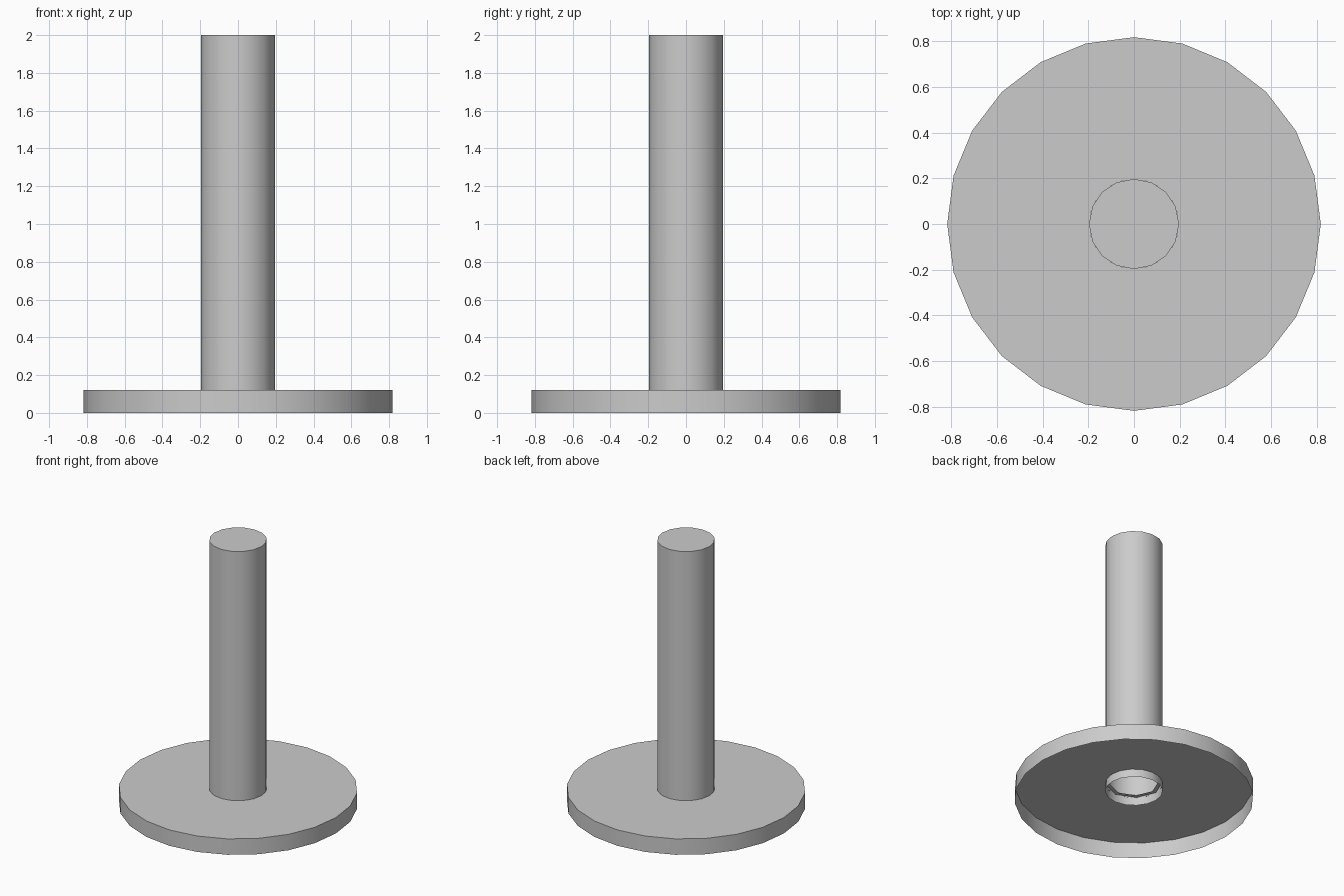
import bpy, bmesh, math

if "Cube" in bpy.data.objects:
    bpy.data.objects.remove(bpy.data.objects["Cube"])


def lathe(name, rings, sides):
    """Rings are (radius, z, sides); radius 0 makes a centre point."""
    bm = bmesh.new()
    prev = None
    for r, z in rings:
        if r == 0:
            cur = [bm.verts.new((0, 0, z))] * sides
        else:
            cur = [bm.verts.new((r * math.cos(2 * math.pi * i / sides),
                                 r * math.sin(2 * math.pi * i / sides), z))
                   for i in range(sides)]
        if prev:
            for i in range(sides):
                j = (i + 1) % sides
                quad = [prev[i], prev[j], cur[j], cur[i]]
                bm.faces.new(list(dict.fromkeys(quad)))
        prev = cur
    me = bpy.data.meshes.new(name)
    bm.to_mesh(me)
    bm.free()
    ob = bpy.data.objects.new(name, me)
    bpy.context.collection.objects.link(ob)
    bpy.ops.object.select_all(action='DESELECT')
    bpy.context.view_layer.objects.active = ob
    ob.select_set(True)
    bpy.ops.object.shade_smooth_by_angle(angle=math.radians(35))
    return ob


# Hollow-bottomed base: outer rim and top plate
lathe("base_rim_and_plate", [(0.817, 0), (0.817, 0.12), (0.195, 0.12)], 24)

# Narrow octagonal-holed lip of the plate inside the rod
lathe("plate_inner_lip", [(0.195, 0.12), (0.165, 0.12)][::1], 8)

# Upright rod, open below, reaching partway into the base
lathe("rod", [(0.197, 0.06), (0.197, 2.0), (0, 2.0)], 16)
